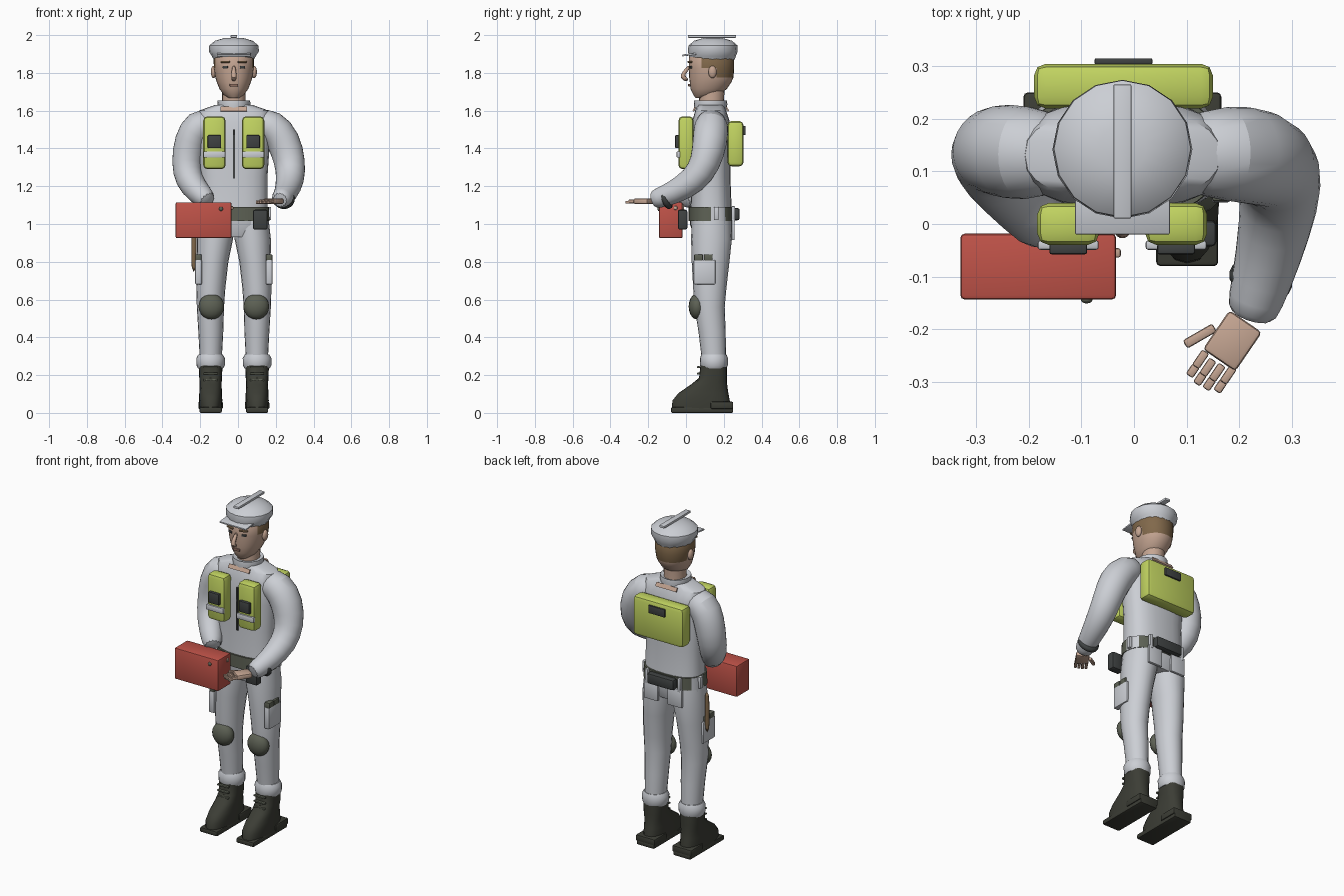
import bpy, bmesh, math
from mathutils import Vector, Matrix

if "Cube" in bpy.data.objects:
    bpy.data.objects.remove(bpy.data.objects["Cube"])

MID = -0.022  # the body's plane of symmetry


def material(name, r, g, b):
    m = bpy.data.materials.new(name)
    m.use_nodes = True
    m.diffuse_color = (r, g, b, 1)
    m.node_tree.nodes["Principled BSDF"].inputs["Base Color"].default_value = (r, g, b, 1)
    return m


suit = material("pale grey cloth", .6, .62, .66)
skin = material("skin", .56, .38, .29)
hair = material("brown", .22, .14, .07)
lime = material("lime green", .54, .66, .12)
red = material("red", .52, .085, .065)
pad = material("olive grey", .11, .12, .09)
boot = material("dark olive", .045, .047, .036)
dark = material("charcoal", .05, .055, .055)
lip = material("lip brown", .3, .17, .13)


def finish(name, bm, mat, subdivide=0):
    bmesh.ops.recalc_face_normals(bm, faces=bm.faces)
    mesh = bpy.data.meshes.new(name)
    bm.to_mesh(mesh)
    bm.free()
    obj = bpy.data.objects.new(name, mesh)
    bpy.context.collection.objects.link(obj)
    mesh.materials.append(mat)
    for other in bpy.context.selected_objects:
        other.select_set(False)
    obj.select_set(True)
    bpy.context.view_layer.objects.active = obj
    bpy.ops.object.shade_smooth_by_angle(angle=math.radians(40))
    if subdivide:
        obj.modifiers.new("rounding", 'SUBSURF').levels = subdivide
        obj.modifiers["rounding"].render_levels = subdivide
    return obj


def box(name, centre, size, mat, bevel=0.0, turn=0.0, tilt=0.0):
    bm = bmesh.new()
    bmesh.ops.create_cube(bm, size=1)
    bmesh.ops.scale(bm, vec=size, verts=bm.verts)
    if bevel:
        bmesh.ops.bevel(bm, geom=bm.edges[:], offset=bevel, segments=2, affect='EDGES', profile=.5)
    spin = Matrix.Rotation(turn, 4, 'Z') @ Matrix.Rotation(tilt, 4, 'X')
    bm.transform(Matrix.Translation(centre) @ spin)
    return finish(name, bm, mat)


def ball(name, centre, radii, mat):
    bm = bmesh.new()
    bmesh.ops.create_uvsphere(bm, u_segments=16, v_segments=10, radius=1)
    bm.transform(Matrix.Translation(centre) @ Matrix.Diagonal((*radii, 1)))
    return finish(name, bm, mat)


def skin_rings(name, rings, mat, subdivide=0):
    bm = bmesh.new()
    loops = [[bm.verts.new(p) for p in ring] for ring in rings]
    count = len(loops[0])
    for low, high in zip(loops, loops[1:]):
        for i in range(count):
            j = (i + 1) % count
            bm.faces.new((low[i], low[j], high[j], high[i]))
    bm.faces.new(loops[0])
    bm.faces.new(loops[-1])
    return finish(name, bm, mat, subdivide)


def loft(name, x, sections, mat, power=2.0, sides=20, subdivide=0):
    """Stack of rounded sections: (x offset, y, z, half width, half depth)."""
    rings = []
    for dx, y, z, rx, ry in sections:
        ring = []
        for i in range(sides):
            a = math.tau * i / sides
            c, s = math.cos(a), math.sin(a)
            ring.append((x + dx + rx * math.copysign(abs(c) ** (2 / power), c),
                         y + ry * math.copysign(abs(s) ** (2 / power), s), z))
        rings.append(ring)
    return skin_rings(name, rings, mat, subdivide)


def limb(name, path, mat, sides=14):
    """Round tube through (x, y, z, radius) stations."""
    points = [Vector(p[:3]) for p in path]
    rings = []
    for k, p in enumerate(points):
        along = points[min(k + 1, len(points) - 1)] - points[max(k - 1, 0)]
        q = Vector((0, 0, -1)).rotation_difference(along)
        angles = [math.tau * i / sides for i in range(sides)]
        rings.append([p + q @ Vector((math.cos(a), math.sin(a), 0)) * path[k][3] for a in angles])
    return skin_rings(name, rings, mat, 1)


def paint(obj, mat, rule):
    obj.data.materials.append(mat)
    for face in obj.data.polygons:
        if rule(face.center):
            face.material_index = 1


# Torso, collar and open neckline
loft("torso", MID, [(0, .135, .93, .12, .09), (0, .135, 1, .185, .115), (0, .133, 1.1, .178, .108),
                    (0, .132, 1.25, .178, .103), (0, .132, 1.42, .19, .105), (0, .132, 1.54, .2, .1),
                    (0, .131, 1.6, .185, .082), (0, .13, 1.63, .1, .07)], suit, 2.5, 24)
loft("collar", MID, [(0, .13, 1.6, .08, .085), (0, .13, 1.635, .088, .089), (0, .13, 1.655, .086, .086),
                     (0, .13, 1.65, .07, .075)], suit)
for y, tilt in ((.044, -.5), (.219, .5)):
    box("neckline", (MID, y, 1.608), (.14, .008, .025), skin, 0, 0, tilt)
box("zip", (MID, .026, 1.37), (.01, .009, .26), dark)

# Head, with hair on the back and temples
loft("neck", MID, [(0, .135, 1.57, .066, .07), (0, .135, 1.66, .062, .066), (0, .14, 1.74, .062, .066)], skin)
head = loft("head", MID, [(0, .09, 1.668, .03, .04), (0, .108, 1.685, .055, .07), (0, .12, 1.715, .076, .096),
                          (0, .13, 1.75, .09, .11), (0, .134, 1.775, .098, .117), (0, .135, 1.825, .106, .12),
                          (0, .135, 1.88, .107, .12), (0, .135, 1.94, .07, .08)], skin, 2.1, 28)
paint(head, hair, lambda c: c.z > 1.775 and c.y > .15 or c.z > 1.825 and c.y > .08)
limb("nose", [(MID, .022, 1.84, .009), (MID, -.006, 1.805, .013), (MID, -.024, 1.78, .017),
              (MID, .012, 1.758, .012)], skin, 8)
box("mouth", (MID, .017, 1.735), (.045, .012, .014), lip, .004)
for s, side in ((1, "left"), (-1, "right")):
    x = MID + s * .045
    box(side + "_eyebrow", (x, .02, 1.858), (.05, .014, .009), hair, .003, s * .3)
    box(side + "_eye", (x, .024, 1.83), (.028, .01, .013), dark, .003, s * .3)
    ball(side + "_ear", (MID + s * .107, .14, 1.805), (.015, .022, .033), skin)

# Cap with visor and top ribbon
loft("cap", MID, [(0, .138, 1.868, .105, .118), (0, .14, 1.888, .116, .124), (0, .142, 1.915, .133, .132),
                  (0, .143, 1.945, .13, .13), (0, .143, 1.97, .1, .1), (0, .143, 1.986, .045, .045)], suit, 2, 16)
box("cap_visor", (MID, .02, 1.897), (.18, .08, .01), suit, .003, 0, .12)
box("cap_ribbon", (MID, .138, 1.993), (.034, .255, .014), suit, .003)

# Sleeves
limb("left_sleeve", [(.08, .132, 1.54, .075), (.18, .135, 1.525, .095), (.245, .128, 1.44, .096),
                     (.278, .105, 1.32, .084), (.278, .045, 1.23, .078), (.255, -.065, 1.165, .064),
                     (.23, -.15, 1.135, .054), (.22, -.18, 1.125, .046)], suit)
limb("right_sleeve", [(-.12, .132, 1.54, .075), (-.215, .135, 1.525, .095), (-.255, .14, 1.44, .09),
                      (-.274, .14, 1.32, .082), (-.262, .105, 1.23, .078), (-.205, .035, 1.16, .064),
                      (-.15, -.025, 1.115, .054)], suit)
limb("wristband", [(.246, -.085, 1.145, .062), (.241, -.105, 1.138, .064), (.236, -.125, 1.13, .062)], dark)

# Open left hand
turn = -.6
spin = Matrix.Rotation(turn, 3, 'Z')
palm = Vector((.187, -.222, 1.12))
box("left_palm", palm, (.075, .09, .03), skin, .008, turn)
for i in range(4):
    across = (i - 1.5) * .02
    reach = (.063, .068, .066, .058)[i]
    for part, length in ((0, .035), (1, .025)):
        spot = palm + spin @ Vector((across, -reach - part * .026, -part * .005))
        box("left_finger", spot, (.016, length, .018 - part * .003), skin, .004, turn)
box("left_thumb", (.125, -.213, 1.115), (.018, .065, .02), skin, .005, -1.05)

# Right hand holding the red case
box("right_hand", (-.105, -.05, 1.085), (.07, .06, .05), skin, .012, .5)
box("right_thumb", (-.045, -.055, 1.085), (.04, .018, .02), skin, .005)
box("red_case", (-.182, -.081, 1.02), (.296, .125, .19), red, .008)
ball("case_latch", (-.09, -.144, 1.08), (.011, .007, .011), pad)

# Belt with hidden side panels, buckle pouch and rear pack
belt = loft("belt", MID, [(0, .133, 1.015, .188, .12), (0, .133, 1.09, .186, .119)], pad, 2.5, 32)
paint(belt, suit, lambda c: .12 < c.y < .21 and abs(c.x - MID) > .1)
box("belt_pouch", (.118, -.018, 1.023), (.078, .05, .105), dark, .01)
box("rear_belt_pack", (MID, .262, 1.052), (.18, .045, .065), dark, .012)
for s in (1, -1):
    box("belt_loop", (MID + s * .188, .16, 1.055), (.02, .025, .07), suit, .004)
    box("rear_belt_loop", (MID + s * .11, .25, 1.052), (.02, .02, .085), suit, .004)
    box("rear_pocket", (MID + s * .08, .25, .97), (.095, .016, .11), suit, .004)

# Harness pouches and back pack
for x in (-.125, .08):
    box("chest_pouch", (x, 0, 1.43), (.118, .08, .28), lime, .022)
    box("pouch_label", (x, -.047, 1.436), (.072, .022, .068), dark, .005)
    box("pouch_strap", (x, -.04, 1.368), (.116, .018, .034), suit, .005)
box("back_pack", (-.02, .262, 1.425), (.34, .085, .24), lime, .022)
box("pack_label", (-.02, .309, 1.495), (.11, .012, .048), dark, .003)

# Legs, knee pads, pockets and boots
for s, side in ((1, "left"), (-1, "right")):
    foot = MID + s * .123
    loft(side + "_leg", MID, [(s * .09, .135, 1.02, .095, .105), (s * .1, .135, .92, .096, .108),
                              (s * .112, .13, .8, .083, .1), (s * .122, .126, .66, .077, .088),
                              (s * .124, .125, .56, .072, .08), (s * .122, .138, .43, .066, .072),
                              (s * .122, .148, .28, .058, .064)], suit)
    loft(side + "_cuff", foot, [(0, .148, .235, .066, .066), (0, .148, .25, .075, .073),
                                (0, .148, .29, .076, .074), (0, .148, .31, .064, .066)], suit)
    ball(side + "_knee_pad", (foot - s * .004, .058, .563), (.068, .044, .068), pad)
    hip = MID + s * .187
    box(side + "_thigh_pocket", (hip, .098, .745), (.036, .115, .13), suit, .006)
    for y in (.066, .118):
        box(side + "_pocket_flap", (hip, y, .822), (.034, .046, .035), pad, .005)
    loft(side + "_boot", foot, [(0, .08, .02, .058, .155), (0, .08, .065, .062, .152),
                                (0, .092, .105, .06, .132), (0, .122, .15, .058, .096),
                                (0, .143, .185, .06, .074), (0, .146, .25, .063, .07)], boot, 2.5)
    box(side + "_sole", (foot, .085, .015), (.118, .33, .03), boot, .008)
    box(side + "_heel", (foot, .19, .04), (.13, .12, .04), boot, .008)
    for i in range(4):
        box(side + "_lace", (foot, .066 - .012 * (i == 0), .14 + i * .034), (.075, .016, .01), pad, .003)

# Wooden baton hanging at the right hip
limb("baton", [(-.232, .13, 1, .013), (-.234, .13, .87, .014), (-.234, .13, .74, .014)], hair, 10)
